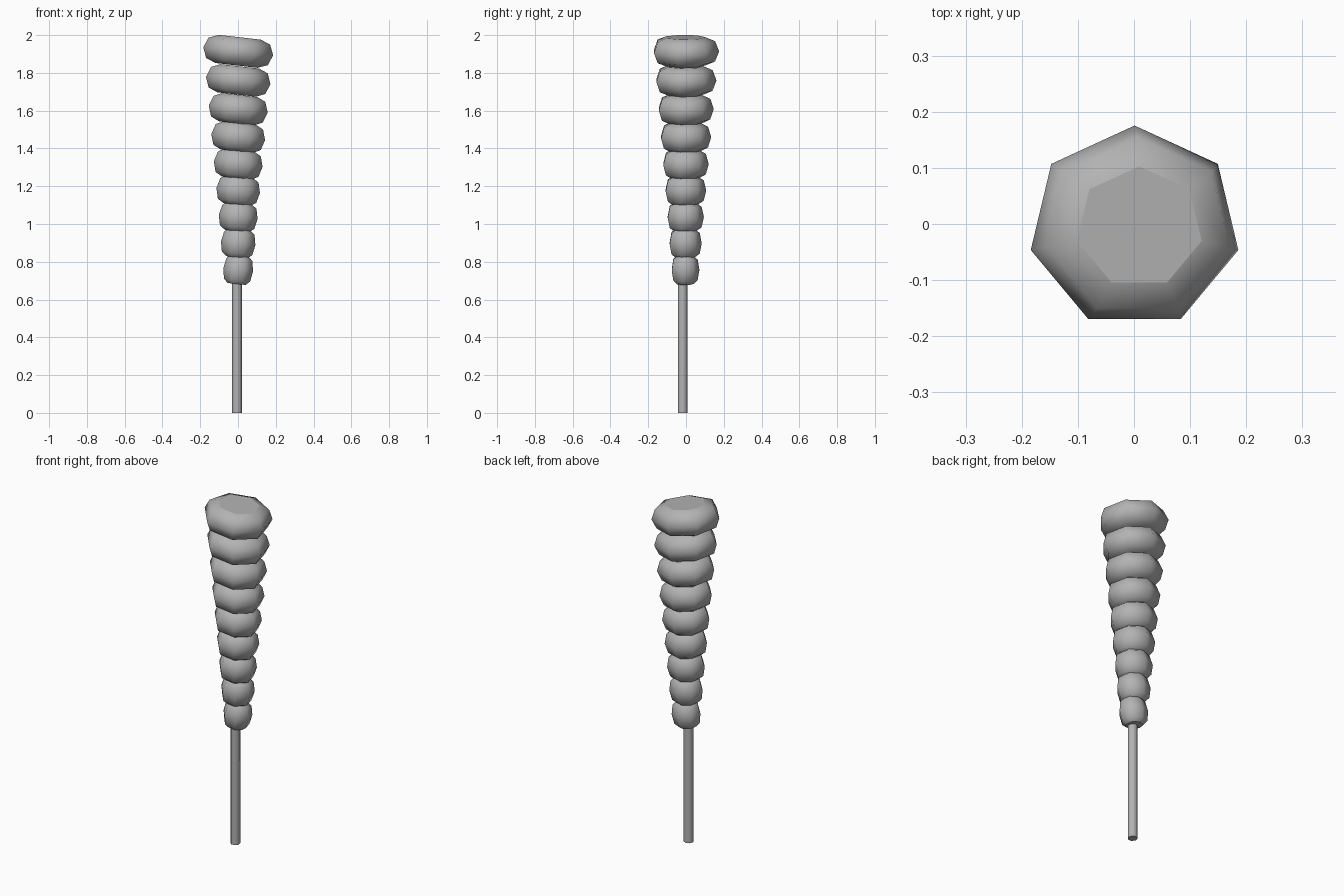
import bpy, bmesh
from math import pi, sin, cos, radians
from mathutils import Matrix

if "Cube" in bpy.data.objects:
    bpy.data.objects.remove(bpy.data.objects["Cube"])

SIDES = 7
grey = bpy.data.materials.new("dark_grey")
grey.diffuse_color = (0.45, 0.45, 0.45, 1)
grey.use_nodes = True
grey.node_tree.nodes["Principled BSDF"].inputs["Base Color"].default_value = grey.diffuse_color


def lathe(name, profile, matrix):
    """Seven-sided turned solid, one corner facing +y, with flat end caps."""
    bm = bmesh.new()
    rings = []
    for r, z in profile:
        rings.append([bm.verts.new((r * cos(pi / 2 + 2 * pi * i / SIDES),
                                    r * sin(pi / 2 + 2 * pi * i / SIDES), z))
                      for i in range(SIDES)])
    for a, b in zip(rings, rings[1:]):
        for i in range(SIDES):
            j = (i + 1) % SIDES
            bm.faces.new((a[i], a[j], b[j], b[i])).smooth = True
    bm.faces.new(rings[0][::-1])
    bm.faces.new(rings[-1])
    bm.transform(matrix)
    mesh = bpy.data.meshes.new(name)
    bm.to_mesh(mesh)
    bm.free()
    mesh.materials.append(grey)
    obj = bpy.data.objects.new(name, mesh)
    bpy.context.collection.objects.link(obj)
    return obj


# Stick
lathe("stick", [(0.027, 0.0), (0.027, 0.76)], Matrix.Translation((-0.005, -0.018, 0)))

# Tilted, flattened beads growing towards the top: (centre height, radius)
beads = [(0.757, 0.081), (0.898, 0.094), (1.037, 0.106), (1.177, 0.119), (1.317, 0.133),
         (1.460, 0.147), (1.608, 0.161), (1.760, 0.176), (1.914, 0.191)]
half = 0.075
shape = [(0.60, -1), (0.88, -0.73), (1.0, 0), (0.88, 0.73), (0.60, 1)]
tilt = Matrix.Rotation(radians(6.5), 4, 'Y')
squash = Matrix.Diagonal((1, 0.95, 1, 1))
for n, (z, r) in enumerate(beads, 1):
    lathe(f"bead_{n}", [(r * a, half * b) for a, b in shape],
          Matrix.Translation((0.001, -0.006, z)) @ tilt @ squash)
